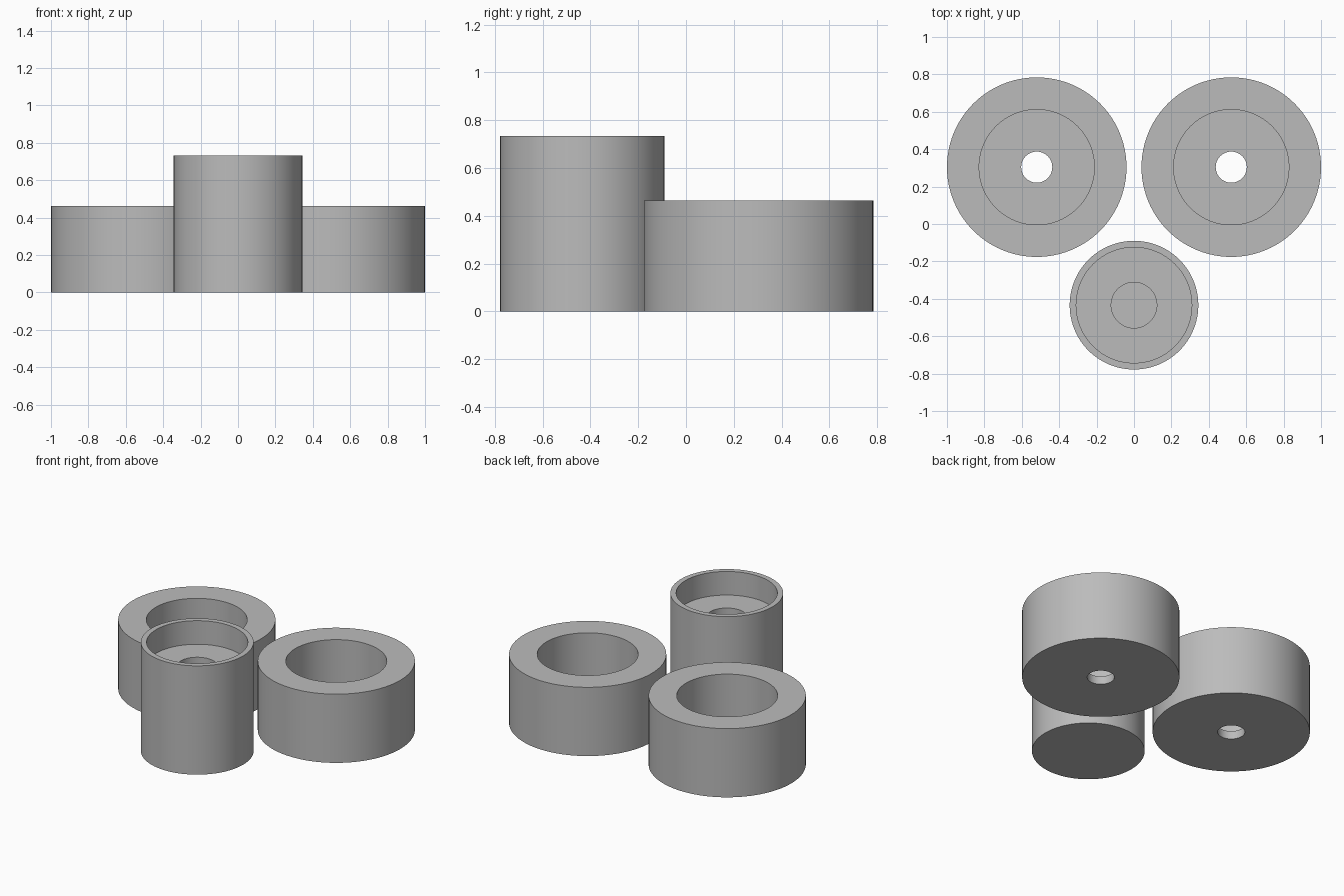
import bpy, bmesh, math

if "Cube" in bpy.data.objects:
    bpy.data.objects.remove(bpy.data.objects["Cube"])

SEGMENTS = 96

grey = bpy.data.materials.new("plain grey")
grey.diffuse_color = (0.5, 0.5, 0.5, 1)
grey.use_nodes = True
grey.node_tree.nodes["Principled BSDF"].inputs["Base Color"].default_value = grey.diffuse_color


def lathe(name, profile, x, y):
    """Spin a closed (radius, height) outline around a vertical axis."""
    bm = bmesh.new()
    verts = [bm.verts.new((r, 0, z)) for r, z in profile]
    edges = [bm.edges.new(pair) for pair in zip(verts, verts[1:])]
    if profile[0][0] > 0:  # through hole: join the outline's ends
        edges.append(bm.edges.new((verts[-1], verts[0])))
    bmesh.ops.spin(bm, geom=verts + edges, cent=(0, 0, 0), axis=(0, 0, 1),
                   angle=math.tau, steps=SEGMENTS)
    bmesh.ops.remove_doubles(bm, verts=bm.verts, dist=1e-4)
    bmesh.ops.recalc_face_normals(bm, faces=bm.faces)
    mesh = bpy.data.meshes.new(name)
    bm.to_mesh(mesh)
    bm.free()
    mesh.materials.append(grey)
    obj = bpy.data.objects.new(name, mesh)
    obj.location = (x, y, 0)
    bpy.context.collection.objects.link(obj)
    bpy.ops.object.select_all(action="DESELECT")
    obj.select_set(True)
    bpy.context.view_layer.objects.active = obj
    bpy.ops.object.shade_smooth_by_angle(angle=math.radians(30))


# Two thick-walled cups with a small hole through the floor
cup = [(0.083, 0), (0.48, 0), (0.48, 0.463), (0.308, 0.463),
       (0.308, 0.055), (0.083, 0.055)]
for side, x in (("left", -0.52), ("right", 0.52)):
    lathe(side + "_cup", cup, x, 0.304)

# Tall thin-rimmed holder with a shallow recess and a blind centre bore
holder = [(0, 0), (0.344, 0), (0.344, 0.733), (0.309, 0.733),
          (0.309, 0.574), (0.122, 0.574), (0.122, 0.055), (0, 0.055)]
lathe("tall_holder", holder, 0, -0.434)
